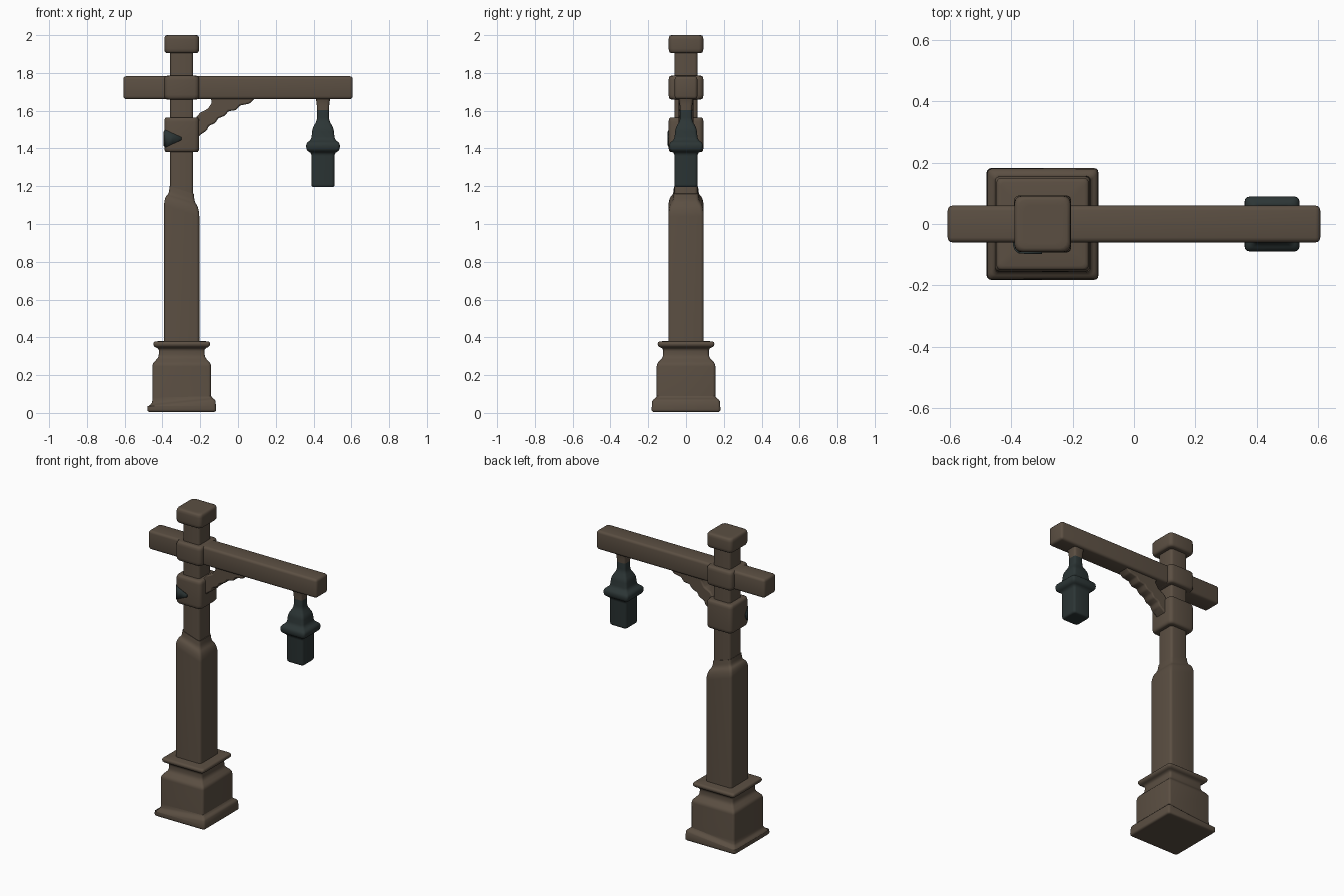
import bpy, bmesh, math
from mathutils import Vector

if "Cube" in bpy.data.objects:
    bpy.data.objects.remove(bpy.data.objects["Cube"])


def material(name, rgb):
    m = bpy.data.materials.new(name)
    m.diffuse_color = (*rgb, 1)
    m.use_nodes = True
    m.node_tree.nodes["Principled BSDF"].inputs["Base Color"].default_value = m.diffuse_color
    return m


WOOD = material("weathered brown", (0.105, 0.078, 0.055))
IRON = material("dark iron", (0.025, 0.036, 0.036))
POST_X = -0.298
LAMP_X = 0.45


def finish(name, bm, mat):
    bmesh.ops.recalc_face_normals(bm, faces=bm.faces)
    me = bpy.data.meshes.new(name)
    bm.to_mesh(me)
    bm.free()
    me.materials.append(mat)
    me.shade_smooth()
    me.set_sharp_from_angle(angle=math.radians(45))
    ob = bpy.data.objects.new(name, me)
    bpy.context.collection.objects.link(ob)
    return ob


def soften(points, r):
    """Round the interior corners of a polyline."""
    pts = [Vector(p) for p in points]
    out = [pts[0]]
    for a, b, c in zip(pts, pts[1:], pts[2:]):
        p = b + (a - b).normalized() * min(r, (a - b).length * 0.45)
        q = b + (c - b).normalized() * min(r, (c - b).length * 0.45)
        out += [p * (1 - t) ** 2 + b * 2 * t * (1 - t) + q * t * t
                for t in (0, 0.33, 0.67, 1)]
    return out + [pts[-1]]


def square_loft(name, profile, x, mat, r=0.016, tilt=None):
    """Stack rounded squares; profile holds (half width, z)."""
    bm = bmesh.new()
    rings = []
    for w, z in soften(profile, r):
        c = min(r, w * 0.4)
        ring = []
        for k in range(4):
            for s in range(4):
                a = math.pi / 2 * (k + s / 3)
                sx = 1 if k in (0, 3) else -1
                sy = 1 if k < 2 else -1
                px = sx * (w - c) + c * math.cos(a)
                py = sy * (w - c) + c * math.sin(a)
                dz = tilt(px, z) if tilt else 0
                ring.append(bm.verts.new((x + px, py, z + dz)))
        rings.append(ring)
    for lo, hi in zip(rings, rings[1:]):
        for i in range(16):
            j = (i + 1) % 16
            bm.faces.new((lo[i], lo[j], hi[j], hi[i]))
    bm.faces.new(rings[0])
    bm.faces.new(rings[-1])
    return finish(name, bm, mat)


def block(w, z0, z1):
    """Closed block profile whose top and bottom edges get rounded."""
    return [(w - 0.03, z0), (w, z0), (w, z1), (w - 0.03, z1)]


# Stepped plinth with skirt and moulding; skirt top slopes across x
square_loft("plinth", [
    (0.15, 0.005), (0.183, 0.005), (0.180, 0.05), (0.155, 0.068), (0.155, 0.26),
    (0.122, 0.295), (0.120, 0.34), (0.150, 0.352), (0.150, 0.378), (0.08, 0.382)],
    POST_X, WOOD, 0.014,
    lambda px, z: 0.1 * px if 0.04 < z < 0.08 else 0)

# Thick lower shaft with a sloping shoulder, then the slim upper shaft
square_loft("lower_shaft", [
    (0.093, 0.36), (0.093, 1.085), (0.085, 1.12), (0.068, 1.14), (0.064, 1.18)],
    POST_X, WOOD, 0.016,
    lambda px, z: -0.32 * px if z > 1.0 else 0)
square_loft("upper_shaft", [(0.061, 1.05), (0.061, 1.94)], POST_X, WOOD)

# Collars and cap
for part, z0, z1 in (("brace_collar", 1.38, 1.565),
                     ("beam_collar", 1.66, 1.785),
                     ("cap", 1.905, 2.0)):
    square_loft(part, block(0.092, z0, z1), POST_X, WOOD, 0.024)

# Cross beam
bm = bmesh.new()
bmesh.ops.create_cube(bm, size=1)
bmesh.ops.scale(bm, verts=bm.verts, vec=(1.214, 0.12, 0.122))
bmesh.ops.translate(bm, verts=bm.verts, vec=(0, 0, 1.722))
bmesh.ops.bevel(bm, geom=bm.edges[:], offset=0.016, segments=3,
                profile=0.5, affect='EDGES')
finish("beam", bm, WOOD)

# Rough diagonal brace with a scalloped underside
outline = [(-0.225, 1.45), (-0.195, 1.475), (-0.165, 1.495), (-0.155, 1.52),
           (-0.12, 1.535), (-0.105, 1.56), (-0.07, 1.573), (-0.05, 1.598),
           (-0.01, 1.603), (0.01, 1.628), (0.06, 1.637), (0.10, 1.675),
           (-0.15, 1.675), (-0.137, 1.645), (-0.16, 1.61), (-0.20, 1.59),
           (-0.225, 1.56)]
bm = bmesh.new()
face = bm.faces.new([bm.verts.new((x, -0.04, z)) for x, z in outline])
ext = bmesh.ops.extrude_face_region(bm, geom=[face])
bmesh.ops.translate(bm, vec=(0, 0.08, 0),
                    verts=[g for g in ext["geom"] if isinstance(g, bmesh.types.BMVert)])
brace = finish("brace", bm, WOOD)
bevel = brace.modifiers.new("soft edges", 'BEVEL')
bevel.width = 0.008
bevel.segments = 2

# Hanging lantern
square_loft("lantern_hook", [(0.04, 1.67), (0.034, 1.645), (0.031, 1.60)], LAMP_X, WOOD)
square_loft("lantern", [
    (0.035, 1.195), (0.061, 1.195), (0.061, 1.375), (0.088, 1.39), (0.090, 1.428),
    (0.062, 1.447), (0.056, 1.505), (0.032, 1.55), (0.031, 1.62), (0.01, 1.62)],
    LAMP_X, IRON, 0.015)

# Dark pointed stain wrapping the front left corner of the brace collar
path = [(-0.392, -0.052, 0.012), (-0.392, -0.068, 0.035), (-0.386, -0.084, 0.046),
        (-0.374, -0.0935, 0.042), (-0.345, -0.0945, 0.028), (-0.30, -0.0945, 0.008)]
bm = bmesh.new()
pairs = [(bm.verts.new((x, y, 1.452 - h)), bm.verts.new((x, y, 1.452 + h)))
         for x, y, h in path]
for (a, b), (c, d) in zip(pairs, pairs[1:]):
    bm.faces.new((a, c, d, b))
stain = finish("collar_stain", bm, IRON)
plate = stain.modifiers.new("plate", 'SOLIDIFY')
plate.thickness = 0.006
plate.offset = 0
